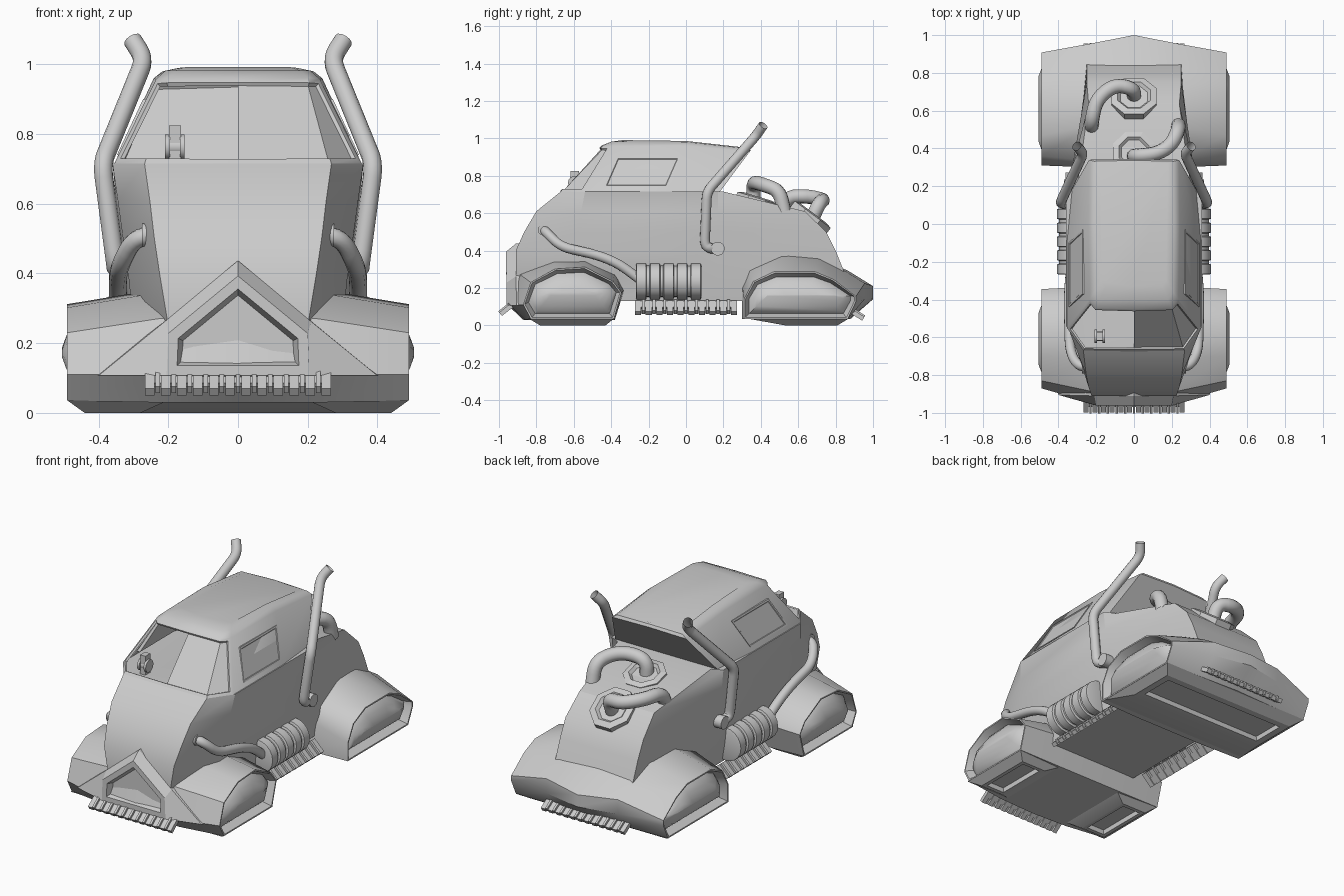
import bpy, bmesh, math
from mathutils import Vector, Matrix

if "Cube" in bpy.data.objects:
    bpy.data.objects.remove(bpy.data.objects["Cube"])

def finish(name, bm, angle=30):
    me = bpy.data.meshes.new(name)
    bm.to_mesh(me)
    bm.free()
    ob = bpy.data.objects.new(name, me)
    bpy.context.collection.objects.link(ob)
    smooth(ob, angle)
    return ob

def smooth(ob, angle=30):
    bpy.ops.object.select_all(action='DESELECT')
    ob.select_set(True)
    bpy.context.view_layer.objects.active = ob
    bpy.ops.object.shade_smooth_by_angle(angle=math.radians(angle))

def sym(half):
    return half + [(-x, y, z) for x, y, z in reversed(half) if x > 0]

def loft(rings, caps=(True, True)):
    bm = bmesh.new()
    vs = [[bm.verts.new(p) for p in r] for r in rings]
    n = len(rings[0])
    for a, b in zip(vs, vs[1:]):
        for i in range(n):
            j = (i + 1) % n
            bm.faces.new((a[i], a[j], b[j], b[i]))
    ends = [bm.faces.new(r) for r, c in zip((vs[0], vs[-1]), caps) if c]
    bmesh.ops.recalc_face_normals(bm, faces=bm.faces[:])
    return bm, ends

def inset(bm, faces, t, d):
    bmesh.ops.inset_region(bm, faces=faces, thickness=t, depth=d, use_even_offset=True, use_boundary=True)

def tube(name, pts, rad, bend=.06):
    pts = [Vector(p) for p in pts]
    path = [pts[0]]
    for a, b, c in zip(pts, pts[1:], pts[2:]):
        p = b + (a - b).normalized() * min(bend, (a - b).length * .48)
        q = b + (c - b).normalized() * min(bend, (c - b).length * .48)
        for k in range(6):
            t = k / 5
            path.append(p * (1 - t) ** 2 + b * 2 * t * (1 - t) + q * t * t)
    path.append(pts[-1])
    cu = bpy.data.curves.new(name, 'CURVE')
    cu.dimensions = '3D'
    cu.bevel_depth = rad
    cu.bevel_resolution = 4
    sp = cu.splines.new('POLY')
    sp.points.add(len(path) - 1)
    for s, p in zip(sp.points, path):
        s.co = (*p, 1)
    ob = bpy.data.objects.new(name, cu)
    bpy.context.collection.objects.link(ob)
    bpy.ops.object.select_all(action='DESELECT')
    ob.select_set(True)
    bpy.context.view_layer.objects.active = ob
    bpy.ops.object.convert(target='MESH')
    smooth(bpy.context.object, 50)

def collar(name, loc, rad, depth):
    bm = bmesh.new()
    m = Matrix.Translation(loc) @ Matrix.Rotation(math.pi / 2, 4, 'Y')
    bmesh.ops.create_cone(bm, cap_ends=True, segments=14, radius1=rad, radius2=rad, depth=depth, matrix=m)
    finish(name, bm)

def comb(name, frame, n, length, size):
    # row of teeth along the local x of the frame, alternately offset, on a bar
    bm = bmesh.new()
    for i in range(n):
        x = (i + .5) / n * length - length / 2
        w = length / n * (.55 if i % 2 else 1.15)
        m = frame @ Matrix.Translation((x, 0, .008 * (i % 2))) @ Matrix.Diagonal((w, *size, 1))
        bmesh.ops.create_cube(bm, size=1, matrix=m)
    m = frame @ Matrix.Translation((0, size[0] * .2, 0)) @ Matrix.Diagonal((length, size[0] * .5, size[1] * .6, 1))
    bmesh.ops.create_cube(bm, size=1, matrix=m)
    finish(name, bm)

def fender(name, outer, inner, mid):
    ys, zs = [p[0] for p in outer], [p[1] for p in outer]
    cy, cz = (max(ys) + min(ys)) / 2, (max(zs) + min(zs)) / 2
    def shrunk(m):
        ky, kz = 1 - 2 * m / (max(ys) - min(ys)), 1 - 2 * m / (max(zs) - min(zs))
        return [(cy + (y - cy) * ky, cz + (z - cz) * kz) for y, z in outer]
    # right half from centre to rim, wheel opening and domed wheel cover
    half = [(0, mid), (.23, inner), (.49, outer)]
    half += [(x, shrunk(m)) for x, m in ((.49, .008), (.445, .028), (.462, .042), (.482, .068), (.494, .095), (.505, .125))]
    secs = [(-x, s) for x, s in reversed(half[1:])] + half
    bm, ends = loft([[(x, y, z) for y, z in s] for x, s in secs])
    finish(name, bm, 42)

def foot(name, top, low, t):
    ring = lambda x0, x1, y0, y1, z: [(x0, y0, z), (x1, y0, z), (x1, y1, z), (x0, y1, z)]
    bm, ends = loft([ring(*top, .036), ring(*low, 0)])
    inset(bm, [ends[1]], t, 0)
    inset(bm, [ends[1]], .003, -.026)
    finish(name, bm)

# fenders
fender("front_fender",
       [(-.87, .11), (-.83, .23), (-.70, .302), (-.54, .312), (-.39, .235), (-.345, .175), (-.385, .035), (-.83, .035)],
       [(-.945, .11), (-.885, .27), (-.71, .345), (-.54, .355), (-.38, .285), (-.33, .19), (-.38, .03), (-.86, .03)],
       [(-.955, .11), (-.90, .29), (-.70, .36), (-.54, .36), (-.38, .29), (-.33, .19), (-.38, .03), (-.87, .03)])
fender("rear_fender",
       [(.31, .035), (.31, .14), (.36, .235), (.47, .287), (.69, .287), (.79, .245), (.908, .155), (.908, .125), (.865, .035)],
       [(.30, .035), (.30, .22), (.335, .31), (.52, .388), (.71, .365), (.86, .285), (.955, .225), (.955, .14), (.87, .035)],
       [(.30, .035), (.30, .22), (.335, .31), (.52, .388), (.71, .365), (.87, .29), (1.0, .21), (1.0, .14), (.88, .035)])
foot("front_right_foot", (.20, .49, -.84, -.385), (.28, .44, -.78, -.43), .022)
foot("front_left_foot", (-.49, -.20, -.84, -.385), (-.44, -.28, -.78, -.43), .022)
foot("rear_foot", (-.49, .49, .33, .87), (-.44, .44, .53, .81), .04)

# body shell: front corner, shoulder, side, rear corner at each height
body = [(.13, .20, -.70, .29, -.50, .29, .25, .70),
        (.25, .20, -.91, .30, -.62, .31, .25, .86),
        (.40, .225, -.91, .315, -.60, .325, .25, .80),
        (.50, .24, -.865, .33, -.58, .335, .25, .75),
        (.61, .253, -.80, .345, -.56, .35, .24, .635),
        (.715, .268, -.67, .36, -.54, .36, .30, .20)]
bm, _ = loft([sym([(fx, fy, z), (sx, sy, z), (mx, .17, z), (rx, ry, z)]) for z, fx, fy, sx, sy, mx, rx, ry in body])
finish("body_shell", bm, 25)

# cab with inset windscreen, one half glazed and one half open
bm, _ = loft([
    sym([(0, -.675, .715), (.268, -.67, .715), (.355, -.55, .715), (.355, -.1, .715), (.335, .17, .70), (0, .17, .70)]),
    sym([(0, -.45, .962), (.20, -.445, .962), (.235, -.40, .958), (.242, 0, .96), (.238, .34, .928), (0, .345, .935)]),
    sym([(0, -.40, .982), (.18, -.40, .982), (.208, -.36, .982), (.217, 0, .98), (.212, .332, .945), (0, .337, .95)]),
    sym([(0, -.33, .992), (.15, -.33, .992), (.17, -.30, .99), (.18, 0, .986), (.18, .322, .95), (0, .325, .953)])],
    (False, True))
bm.normal_update()
glass = [f for f in bm.faces if f.calc_center_median().y < -.44 and f.calc_center_median().z < .9]
inset(bm, glass, .018, 0)
inset(bm, glass, .004, -.01)
bmesh.ops.delete(bm, geom=[f for f in glass if f.calc_center_median().x < 0], context='FACES')
finish("cab", bm, 40)

# steering device behind the windscreen
bm = bmesh.new()
for x, r, d in ((-.202, .036, .014), (-.16, .036, .014), (-.181, .025, .055)):
    m = Matrix.Translation((x, -.595, .763)) @ Matrix.Rotation(math.pi / 2, 4, 'Y')
    bmesh.ops.create_cone(bm, cap_ends=True, segments=14, radius1=r, radius2=r, depth=d, matrix=m)
bmesh.ops.create_cube(bm, size=1, matrix=Matrix.Translation((-.181, -.595, .77)) @ Matrix.Diagonal((.034, .045, .11, 1)))
finish("steering_device", bm)

# grille
bm, ends = loft([sym([(0, -.86, .437), (.21, -.84, .265), (.42, -.84, .105)]),
                 sym([(0, -.91, .437), (.21, -.91, .262), (.40, -.905, .107)]),
                 sym([(0, -.963, .393), (.20, -.96, .228), (.205, -.96, .107)])])
inset(bm, [ends[1]], .029, 0)
inset(bm, [ends[1]], .014, -.035)
finish("grille", bm, 4)

# engine pots on the rear deck with bent pipes
for name, y, z, tilt, r in (("rear_pot", .655, .562, 37, .13), ("front_pot", .37, .645, 17, .12)):
    m = Matrix.Translation((0, y, z)) @ Matrix.Rotation(-math.radians(tilt), 4, 'X')
    bm, _ = loft([[m @ Vector((r * k * math.cos((i + .5) * math.pi / 4), r * k * math.sin((i + .5) * math.pi / 4), h))
                   for i in range(8)] for k, h in ((1, -.06), (1, .038), (.72, .046), (.6, .03))])
    finish(name, bm, 10)
tube("rear_pot_pipe", [(0, .67, .56), (0, .715, .66), (-.10, .74, .67), (-.20, .66, .69), (-.225, .54, .69), (-.225, .50, .58)], .038, .09)
tube("front_pot_pipe", [(0, .36, .64), (0, .36, .75), (.12, .37, .765), (.20, .42, .75), (.235, .50, .72), (.235, .525, .61)], .038, .09)

for s, side in ((1, "right"), (-1, "left")):
    mir = lambda pts: [(x * s, y, z) for x, y, z in pts]
    # exhaust stack and front hose
    tube(side + "_exhaust_stack", mir([(.31, .175, .41), (.35, .13, .41), (.352, .10, .43), (.39, .112, .715),
                                       (.268, .375, 1.015), (.303, .413, 1.07)]), .027, .04)
    collar(side + "_exhaust_collar", (.345 * s, .17, .41), .037, .05)
    tube(side + "_hose", mir([(.24, -.757, .51), (.30, -.75, .50), (.34, -.67, .42), (.345, -.47, .375),
                              (.345, -.36, .33), (.335, -.24, .24)]), .026)
    collar(side + "_hose_collar", (.258 * s, -.757, .51), .034, .035)
    # ribbed side tank
    prof = []
    for i in range(5):
        y = -.268 + i * .073
        prof += [(y, .084), (y + .004, .096), (y + .054, .096), (y + .058, .084)]
    bm, _ = loft([[(.312 * s + r * math.cos(a * math.pi / 10), y, .235 + r * math.sin(a * math.pi / 10))
                   for a in range(20)] for y, r in prof])
    finish(side + "_ribbed_tank", bm)
    # comb below the tank
    comb(side + "_comb", Matrix.Translation((.325 * s, 0, .095)) @ Matrix.Rotation(math.pi / 2, 4, 'Z')
         @ Matrix.Rotation(math.radians(45 * s), 4, 'X'), 19, .54, (.085, .025))
    # side window panel lying on the sloped cab side
    quad = [(-.37, .90), (-.03, .90), (-.10, .74), (-.44, .74)]
    bm, ends = loft([[(s * (.355 - .467 * (z - .715) + d), y, z) for y, z in quad] for d in (-.02, .004)])
    inset(bm, [ends[1]], .01, 0)
    inset(bm, [ends[1]], .003, -.003)
    finish(side + "_window_panel", bm, 4)

# bumper combs
comb("front_comb", Matrix.Translation((0, -.962, .083)) @ Matrix.Rotation(math.radians(38), 4, 'X'), 23, .53, (.075, .024))
comb("rear_comb", Matrix.Translation((0, .912, .058)) @ Matrix.Rotation(math.radians(-32), 4, 'X'), 23, .53, (.085, .024))
